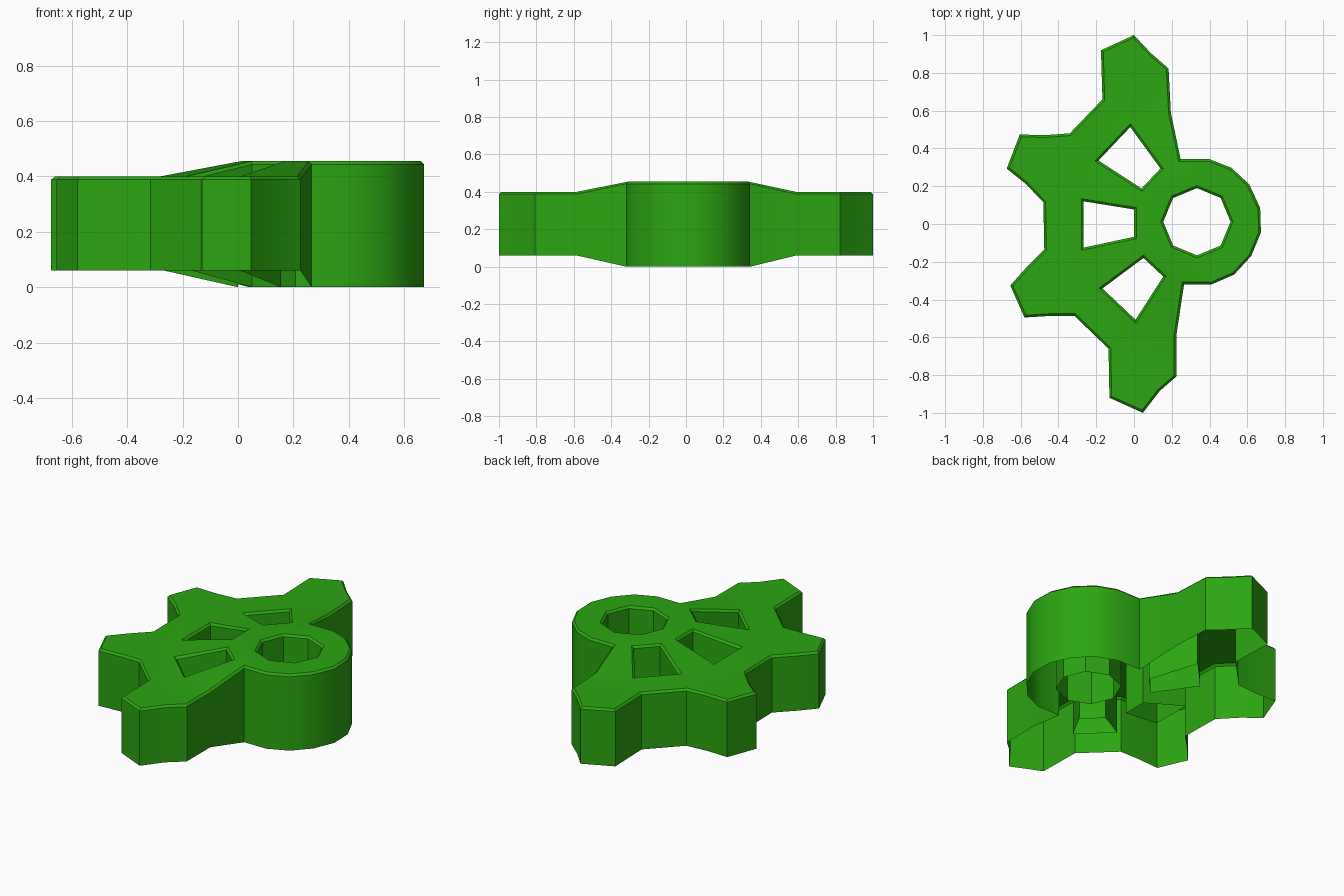
import bpy, bmesh, math
from mathutils import Vector

if "Cube" in bpy.data.objects:
    bpy.data.objects.remove(bpy.data.objects["Cube"])

HUB = Vector((0.333, 0.012))
CHAMFER = 0.012

# Toothed outline (counter-clockwise), ending in the round hub
outline = [(0, 1), (-.175, .92), (-.167, .66), (-.34, .48), (-.475, .47), (-.605, .474),
           (-.674, .293), (-.575, .214), (-.48, .115), (-.475, -.135), (-.57, -.23),
           (-.655, -.325), (-.58, -.495), (-.447, -.487), (-.315, -.487), (-.135, -.66),
           (-.13, -.92), (.047, -1), (.135, -.885), (.225, -.807), (.225, -.585),
           (.265, -.32), (.41, -.32), (.53, -.268), (.62, -.17), (.672, -.045),
           (.668, .085), (.61, .21), (.515, .298), (.40, .343), (.247, .343),
           (.195, .59), (.183, .823), (.087, .907)]

# Spoke windows and octagonal bore (clockwise, so material is on the left)
windows = [
    [(-.02, .513), (.14, .294), (.04, .188), (-.188, .336)],
    [(-.267, .12), (0, .077), (0, -.068), (-.267, -.125)],
    [(.05, -.18), (.155, -.278), (.008, -.507), (-.167, -.341)],
]
bore = [(HUB.x + .178 * math.cos(-i * math.pi / 4), HUB.y + .178 * math.sin(-i * math.pi / 4))
        for i in range(8)]


def inset(loop, d):
    """Move a closed loop d to its left with mitred corners."""
    pts = [Vector(p) for p in loop]
    out = []
    for i, p in enumerate(pts):
        a = (p - pts[i - 1]).normalized()
        b = (pts[(i + 1) % len(pts)] - p).normalized()
        na, nb = Vector((-a.y, a.x)), Vector((-b.y, b.x))
        out.append(p + (na + nb) * d / (1 + na.dot(nb)))
    return out


def heights(p):
    """Bottom and top height: the hub zone is thicker than the teeth."""
    return (0.0, 0.455) if (Vector(p) - HUB).length < 0.4 else (0.06, 0.4)


bm = bmesh.new()
edges, final_z = [], {}
for loop in [outline, *windows, bore]:
    n = len(loop)
    rings = [[], [], []]
    for p, q in zip(loop, inset(loop, CHAMFER)):
        lo, hi = heights(p)
        for ring, xy, z in zip(rings, (p, p, q), (lo, hi - CHAMFER, hi)):
            v = bm.verts.new((xy[0], xy[1], 0))
            final_z[v] = z
            ring.append(v)
    # walls and chamfer; the underside stays open
    for low, up in zip(rings, rings[1:]):
        for i in range(n):
            j = (i + 1) % n
            bm.faces.new((low[i], low[j], up[j], up[i]))
    edges += [bm.edges.get((rings[2][i], rings[2][(i + 1) % n])) for i in range(n)]

# Top plate, filled flat around the openings and then raised
bmesh.ops.triangle_fill(bm, use_beauty=True, use_dissolve=False, edges=edges, normal=(0, 0, 1))
for v, z in final_z.items():
    v.co.z = z
bm.normal_update()
for f in bm.faces:
    if len(f.verts) == 3 and f.normal.z < 0:
        f.normal_flip()

mesh = bpy.data.meshes.new("toothed_plate")
bm.to_mesh(mesh)
bm.free()
plate = bpy.data.objects.new("toothed_plate", mesh)
bpy.context.collection.objects.link(plate)

green = bpy.data.materials.new("green")
green.diffuse_color = (0.025, 0.38, 0.006, 1)
green.use_nodes = True
green.node_tree.nodes["Principled BSDF"].inputs["Base Color"].default_value = green.diffuse_color
mesh.materials.append(green)

bpy.context.view_layer.objects.active = plate
plate.select_set(True)
bpy.ops.object.shade_smooth_by_angle(angle=math.radians(30))
